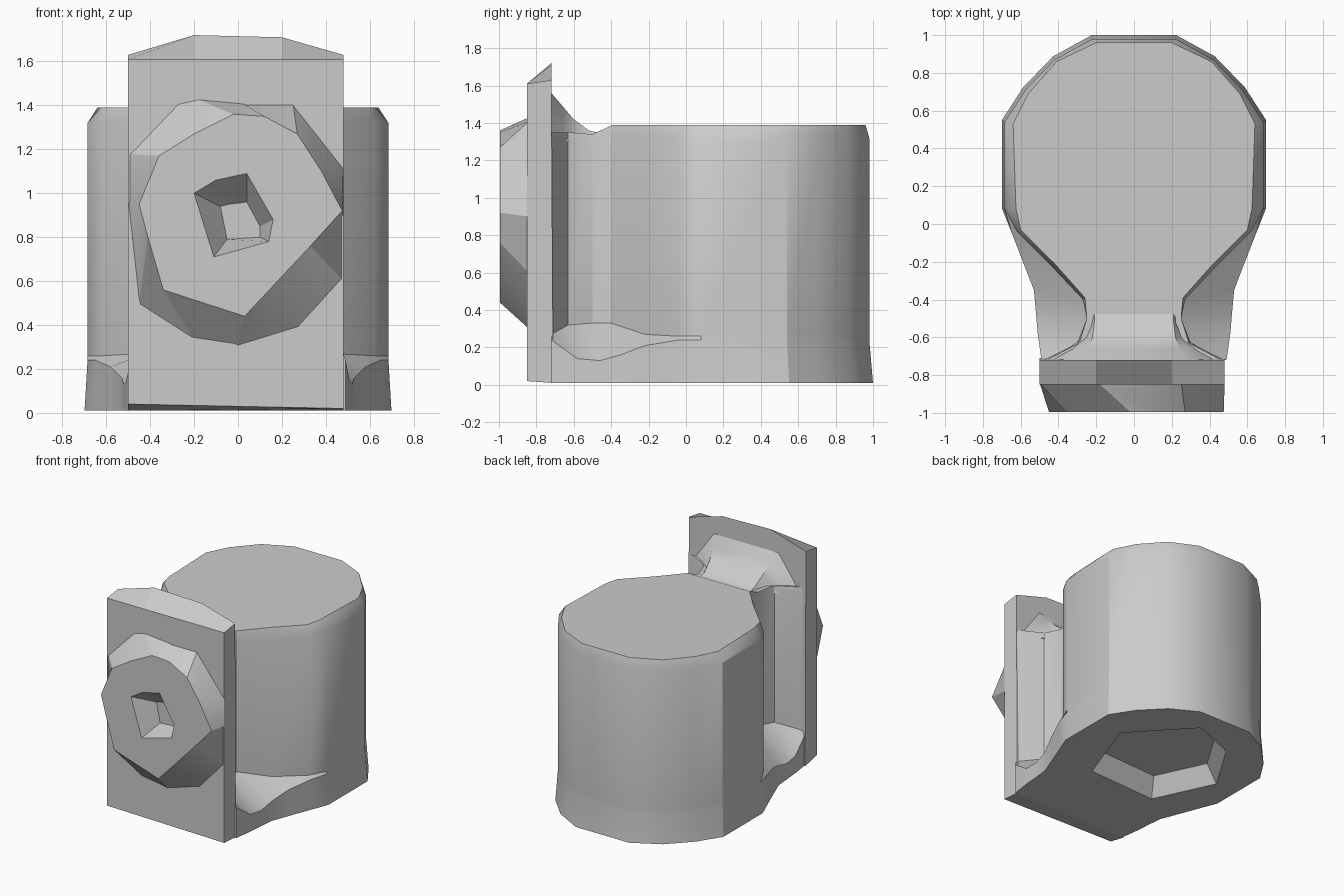
import bpy, bmesh, math

if "Cube" in bpy.data.objects:
    bpy.data.objects.remove(bpy.data.objects["Cube"])

grey = bpy.data.materials.new("plain grey")
grey.use_nodes = True
grey.diffuse_color = (0.6, 0.6, 0.6, 1)
grey.node_tree.nodes["Principled BSDF"].inputs["Base Color"].default_value = (0.6, 0.6, 0.6, 1)


def loft(name, rings):
    """Closed solid through rings holding equal numbers of points."""
    bm = bmesh.new()
    loops = [[bm.verts.new(p) for p in ring] for ring in rings]
    n = len(loops[0])
    for low, high in zip(loops, loops[1:]):
        for i in range(n):
            j = (i + 1) % n
            bm.faces.new((low[i], low[j], high[j], high[i]))
    bm.faces.new(loops[0][::-1])
    bm.faces.new(loops[-1])
    bmesh.ops.recalc_face_normals(bm, faces=bm.faces)
    mesh = bpy.data.meshes.new(name)
    bm.to_mesh(mesh)
    bm.free()
    obj = bpy.data.objects.new(name, mesh)
    bpy.context.collection.objects.link(obj)
    mesh.materials.append(grey)
    return obj


def cut(target, cutter):
    mod = target.modifiers.new("cut", "BOOLEAN")
    mod.operation, mod.solver, mod.object = "DIFFERENCE", "EXACT", cutter
    cutter.hide_render = True
    bpy.context.view_layer.objects.active = target
    bpy.ops.object.modifier_apply(modifier=mod.name)
    bpy.data.objects.remove(cutter)


def smooth(obj, degrees):
    bpy.ops.object.select_all(action="DESELECT")
    obj.select_set(True)
    bpy.context.view_layer.objects.active = obj
    bpy.ops.object.shade_smooth_by_angle(angle=math.radians(degrees))


def mirrored(half, heights):
    """Half outline, front to back, turned into a full ring."""
    pts = [(x, y, z) for (x, y), z in zip(half, heights)]
    return pts + [(-x, y, z) for x, y, z in reversed(pts)]


# Round body, waisted neck and spreading foot as one solid
round_part = [(0.685, 0.08), (0.685, 0.54), (0.575, 0.71), (0.42, 0.87), (0.22, 0.98)]
neck = [(0.48, -0.72), (0.3, -0.63), (0.25, -0.5), (0.27, -0.4), (0.44, -0.22), (0.62, -0.04)]
foot = [(0.49, -0.72), (0.51, -0.58), (0.52, -0.46), (0.53, -0.35), (0.58, -0.22), (0.65, -0.04)]
inset_top = [(0.46, -0.72), (0.29, -0.63), (0.25, -0.5), (0.26, -0.39), (0.42, -0.21), (0.6, -0.03),
             (0.625, 0.08), (0.64, 0.53), (0.56, 0.69), (0.41, 0.86), (0.2, 0.96)]
n = len(inset_top)
flared = [(x * 1.02, y * 1.02) for x, y in round_part]
body = loft("body", [
    mirrored(foot + flared, [0.01] * n),
    mirrored(foot + round_part, [0.24, 0.14, 0.13, 0.16, 0.21] + [0.24] * 6),
    mirrored(neck + round_part, [0.27, 0.32, 0.33, 0.33, 0.27] + [0.26] * 6),
    mirrored(neck + round_part, [1.32] * n),
    mirrored(inset_top, [1.35, 1.35, 1.34] + [1.39] * 8),
])

# Shallow six-sided recess under the body
hexagon = [(0.28, -0.15), (0.48, 0.41), (0.08, 0.84), (-0.28, 0.7), (-0.53, 0.29), (-0.31, -0.18)]
cut(body, loft("recess_cutter", [
    [(x * s, 0.33 + (y - 0.33) * s, z) for x, y in hexagon]
    for s, z in ((1.05, -0.05), (0.8, 0.14))]))
smooth(body, 32)

# Upright front plate with a sloping, arched top
arch = [(-0.5, 1.63), (-0.2, 1.72), (0.2, 1.71), (0.48, 1.63)]
plate = loft("front_plate", [
    [(-0.5, -0.85, 0.04)] + [(x, -0.85, 1.61) for x, z in arch] + [(0.48, -0.85, 0.02)],
    [(-0.5, -0.71, 0.01)] + [(x, -0.72, z) for x, z in arch] + [(0.48, -0.71, 0.01)],
])

# Curved fillet joining the neck top to the plate: base width, top width, y, z
fillet = loft("neck_fillet", [
    [(-a, y, 1.3), (-b, y, z), (b, y, z), (a, y, 1.3)]
    for a, b, y, z in ((0.46, 0.27, -0.72, 1.56), (0.35, 0.24, -0.66, 1.49),
                       (0.27, 0.22, -0.6, 1.42), (0.24, 0.21, -0.52, 1.36),
                       (0.24, 0.21, -0.43, 1.34))])
smooth(fillet, 40)

# Rough raised boss on the plate: rim points, then the matching root points
rim = [(-0.45, 0.95), (-0.36, 1.17), (-0.2, 1.27), (-0.02, 1.36), (0.12, 1.35), (0.27, 1.27),
       (0.38, 1.1), (0.475, 0.92), (0.33, 0.76), (0.18, 0.6), (0.03, 0.44), (-0.34, 0.56), (-0.41, 0.8)]
root = [(-0.5, 0.95), (-0.5, 1.18), (-0.28, 1.41), (-0.19, 1.43), (0.02, 1.41), (0.25, 1.41),
        (0.48, 1.12), (0.48, 0.9), (0.48, 0.6), (0.29, 0.39), (0.0, 0.3), (-0.2, 0.33), (-0.45, 0.49)]
boss = loft("boss", [[(x, -0.84, z) for x, z in root], [(x, -0.995, z) for x, z in rim]])

# Tapered socket in the boss
mouth = [(-0.2, 1.0), (-0.1, 1.06), (0.04, 1.09), (0.16, 0.88), (0.14, 0.78), (-0.11, 0.71)]
floor = [(-0.08, 0.94), (-0.04, 0.95), (0.04, 0.96), (0.1, 0.85), (0.1, 0.8), (-0.05, 0.79)]
outside = [(2 * a - c, 2 * b - d) for (a, b), (c, d) in zip(mouth, floor)]
cut(boss, loft("socket_cutter", [
    [(x, -1.13, z) for x, z in outside],
    [(x, -0.995, z) for x, z in mouth],
    [(x, -0.86, z) for x, z in floor]]))
smooth(boss, 25)
